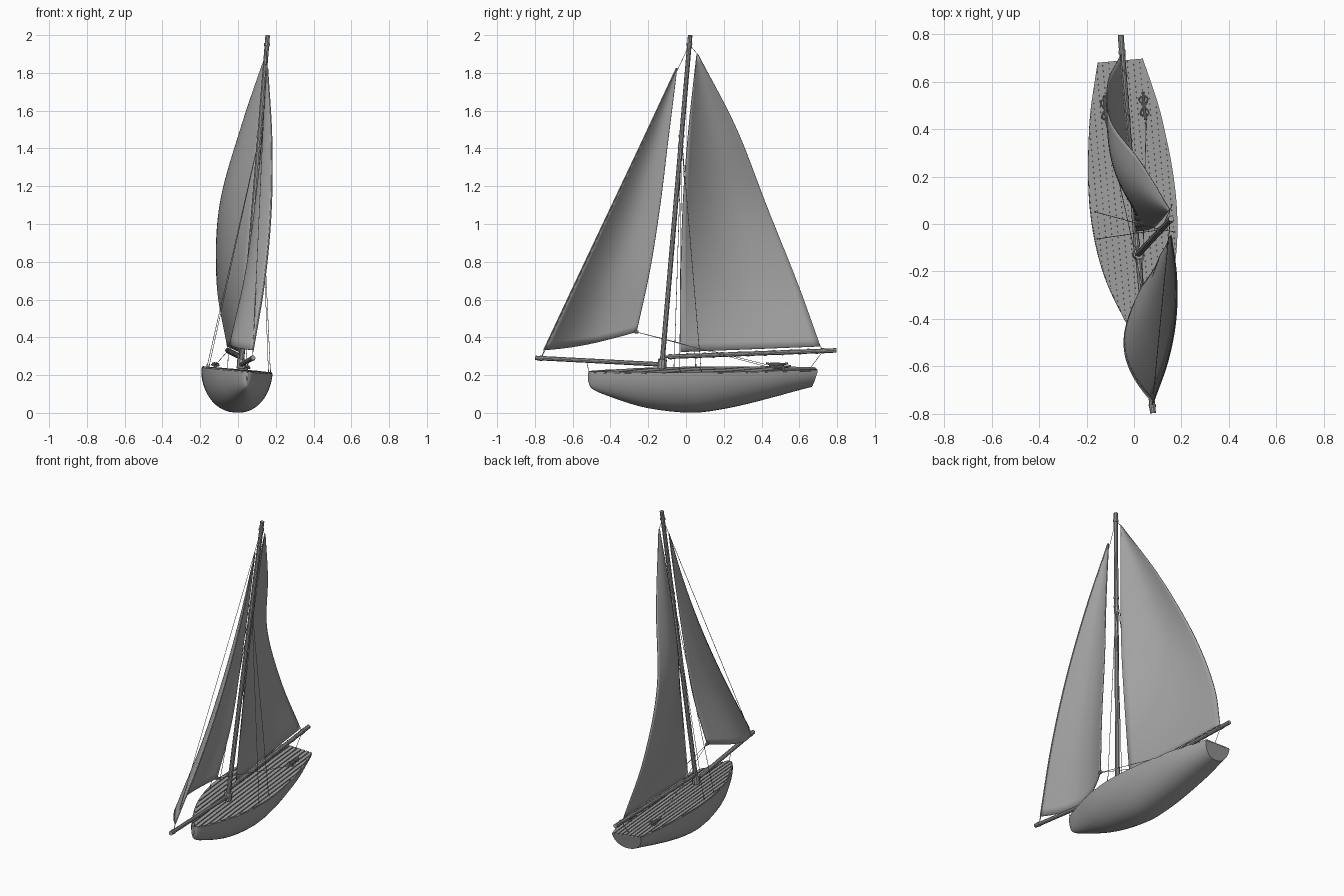
import bpy, bmesh, math
from mathutils import Vector, Matrix

if "Cube" in bpy.data.objects:
    bpy.data.objects.remove(bpy.data.objects["Cube"])

# Hull frame: heeled to +x and yawed slightly
M = (Matrix.Translation((-0.015, 0, 0)) @ Matrix.Rotation(math.radians(5.2), 4, 'Z')
     @ Matrix.Rotation(math.radians(4.8), 4, 'Y'))
GREY = bpy.data.materials.new("dark_grey")
GREY.diffuse_color = (.36, .36, .36, 1)
GREY.use_nodes = True
GREY.node_tree.nodes["Principled BSDF"].inputs["Base Color"].default_value = GREY.diffuse_color


def hp(x, y, z):
    return M @ Vector((x, y, z))


def spline(pts, t):
    """Catmull-Rom through points, t in 0..1"""
    n = len(pts) - 1
    f = min(max(t, 0), 1) * n
    i = min(int(f), n - 1)
    f -= i
    p1, p2 = Vector(pts[i]), Vector(pts[i + 1])
    p0 = Vector(pts[i - 1]) if i else 2 * p1 - p2
    p3 = Vector(pts[i + 2]) if i + 2 <= n else 2 * p2 - p1
    return 0.5 * (2 * p1 + (p2 - p0) * f + (2 * p0 - 5 * p1 + 4 * p2 - p3) * f * f
                  + (3 * p1 - p0 - 3 * p2 + p3) * f ** 3)


def mesh_object(name, verts, faces, smooth=35):
    me = bpy.data.meshes.new(name)
    me.from_pydata([tuple(v) for v in verts], [], faces)
    bm = bmesh.new()
    bm.from_mesh(me)
    bmesh.ops.recalc_face_normals(bm, faces=bm.faces)
    bm.to_mesh(me)
    bm.free()
    ob = bpy.data.objects.new(name, me)
    bpy.context.collection.objects.link(ob)
    finish(ob, smooth)
    return ob


def finish(ob, smooth=35):
    bpy.ops.object.select_all(action='DESELECT')
    ob.select_set(True)
    bpy.context.view_layer.objects.active = ob
    if ob.type == 'CURVE':
        bpy.ops.object.convert(target='MESH')
        ob = bpy.context.view_layer.objects.active
    ob.data.materials.clear()
    ob.data.materials.append(GREY)
    bpy.ops.object.shade_smooth_by_angle(angle=math.radians(smooth))


def tube(name, paths, r, res=3, taper=1.0):
    """Round rod along each path of points"""
    cu = bpy.data.curves.new(name, 'CURVE')
    cu.dimensions = '3D'
    cu.bevel_depth, cu.bevel_resolution, cu.use_fill_caps = r, res, True
    for path in paths:
        sp = cu.splines.new('POLY')
        sp.points.add(len(path) - 1)
        for i, p in enumerate(path):
            sp.points[i].co = (*p, 1)
            sp.points[i].radius = 1 + (taper - 1) * i / (len(path) - 1)
    ob = bpy.data.objects.new(name, cu)
    bpy.context.collection.objects.link(ob)
    finish(ob)


def along(a, b, t):
    return Vector(a).lerp(Vector(b), t)


def bands(name, a, b, spots, r, w):
    """Collars around a spar"""
    d = (Vector(b) - Vector(a)).normalized() * w / 2
    tube(name, [[along(a, b, t) - d, along(a, b, t) + d] for t in spots], r)


# Hull: stations of (y, half width, sheer height, keel height)
ST = [(-.522, .004, .215, .17), (-.50, .030, .216, .128), (-.41, .075, .218, .088),
      (-.25, .137, .221, .036), (-.10, .170, .223, .010), (.05, .183, .225, .002),
      (.20, .180, .226, .022), (.35, .165, .228, .055), (.50, .142, .230, .094),
      (.69, .096, .230, .138)]
N, K = 54, 24
sections = [spline(ST, i / N) for i in range(N + 1)]
verts, faces = [], []
for s, hw, sheer, keel in sections:
    for j in range(K + 1):
        a = math.pi * j / K
        c = math.cos(a)
        z = sheer - (sheer - keel) * math.sin(a)
        x = math.copysign(abs(c) ** 0.9, c) * hw
        verts.append(hp(x, s - 0.28 * (sheer - z) * max(0, (s - .5) / .19), z))
R = K + 1
for i in range(N):
    for j in range(K):
        p = i * R + j
        faces.append((p, p + 1, p + R + 1, p + R))
    faces.append((i * R, i * R + R, i * R + R + K, i * R + K))
faces += [tuple(range(R)), tuple(range(N * R, N * R + R))]
mesh_object("hull", verts, faces)

# Deck planks clipped to the deck outline
verts, faces = [], []
PW = 0.0262
for k in range(-7, 7):
    x0, x1 = k * PW + .003, (k + 1) * PW - .003
    first = len(verts)
    for s, hw, sheer, keel in sections:
        hw = hw - 0.003
        a, b = max(x0, -hw), min(x1, hw)
        if b - a > .002:
            verts += [hp(a, s, sheer - .002), hp(b, s, sheer - .002),
                      hp(b, s, sheer + .006), hp(a, s, sheer + .006)]
    n = (len(verts) - first) // 4
    for i in range(n - 1):
        p = first + 4 * i
        faces += [(p + j, p + (j + 1) % 4, p + 4 + (j + 1) % 4, p + 4 + j) for j in range(4)]
    if n > 1:
        faces += [tuple(range(first, first + 4)), tuple(range(first + 4 * n - 4, first + 4 * n))]
mesh_object("deck_planks", verts, faces)

# Mast, bowsprit and boom with their collars
MA, MB = (.015, -.13, .22), (.157, .022, 1.999)
BA, BB = (.016, -.12, .256), (.08, -.797, .291)
OA, OB = (.012, -.095, .297), (-.056, .797, .331)
tube("mast", [[MA, MB]], .0135, taper=.9)
bands("mast_collars", MA, MB, [.67, .70, .972], .0155, .014)
bands("mast_foot", MA, MB, [.022], .024, .05)
tube("bowsprit", [[BA, BB]], .0125)
bands("bowsprit_collars", BA, BB, [.02, .955], .015, .014)
tube("boom", [[OA, OB]], .0125)
bands("boom_collars", OA, OB, [.015, .92], .015, .014)
tube("boom_jaw", [[along(MA, MB, .043), OA]], .008)


# Sails lofted between front and back edges, with a belly
def sail(name, luff, leech, belly):
    nu, nv = 20, 36
    vs, fs = [], []
    for j in range(nv + 1):
        v = j / nv
        a, b = spline(luff, v), spline(leech, v)
        for i in range(nu + 1):
            u = i / nu
            vs.append(a.lerp(b, u) + Vector(belly(v)) * math.sin(math.pi * u ** .9))
    for j in range(nv):
        for i in range(nu):
            p = j * (nu + 1) + i
            fs.append((p, p + 1, p + nu + 2, p + nu + 1))
    ob = mesh_object(name, vs, fs, 50)
    sol = ob.modifiers.new("thickness", 'SOLIDIFY')
    sol.thickness, sol.offset = .005, 0


sail("mainsail",
     [(.008, -.03, .322), (.045, -.027, .72), (.083, -.015, 1.12), (.115, .015, 1.51), (.148, .057, 1.90)],
     [(-.056, .712, .352), (-.111, .59, .69), (-.096, .43, 1.09), (.025, .265, 1.51), (.15, .063, 1.90)],
     lambda v: (-.066 * math.sin(math.pi * v), 0, 0))
JL = [(.08, -.752, .333), (.142, -.575, .71), (.175, -.40, 1.08), (.178, -.225, 1.45), (.156, -.05, 1.825)]
JE = [(.035, -.262, .428), (.085, -.19, .76), (.11, -.135, 1.11), (.135, -.092, 1.46), (.154, -.046, 1.825)]
sail("jib", JL, JE, lambda v: (-.10 * (1 - v), .0, -.015 * (1 - v) ** 3))
tube("jib_luff_rope", [[spline(JL, i / 30) for i in range(31)]], .004)
tube("jib_clew_ring", [[Vector(JE[0]) + Vector((0, -.01, 0)), Vector(JE[0]) + Vector((0, .01, 0))]], .009)

# Standing rigging: forestay, bow stay and shrouds on both sides
rig = [[along(BA, BB, .955), along(MA, MB, .972)],
       [hp(0, -.515, .20), along(BA, BB, .60)]]
for side in (-1, 1):
    for y in (-.05, .065):
        rig.append([hp(side * .165, y, .222), along(MA, MB, .70)])
tube("standing_rigging", rig, .0015, 1)
tube("chain_plates", [[hp(s * .165, y, .222), hp(s * .163, y, .245)]
                      for s in (-1, 1) for y in (-.05, .065)], .003, 1)

# Running rigging: jib sheets, main sheet, head and tack ties
clew = Vector(JE[0])
run = [[clew, hp(s * .085, .43, .25)] for s in (-1, 1)]
run += [[along(OA, OB, .92), hp(0, .66, .24)],
        [(-.056, .712, .352), along(OA, OB, .92)],
        [(.149, .06, 1.90), along(MA, MB, .972)],
        [(.08, -.752, .333), along(BA, BB, .955)],
        [(.008, -.03, .322), along(OA, OB, .05)]]
tube("running_rigging", run, .0015, 1)

# Lacing wound round the boom
ax = (Vector(OB) - Vector(OA)).normalized()
e1 = ax.cross(Vector((0, 0, 1))).normalized()
e2 = e1.cross(ax)
lace = []
for i in range(145):
    a = 2 * math.pi * 8 * i / 144
    lace.append(along(OA, OB, .09 + .82 * i / 144) + (e1 * math.cos(a) + e2 * math.sin(a)) * .0135)
tube("boom_lacing", [lace], .0018, 1)

# Cleats with rope wound in a figure of eight
for side, label in ((-1, "left"), (1, "right")):
    cx, cy, cz = side * .082, .49, .235
    tube(label + "_cleat_horn", [[hp(cx, cy - .058, cz + .022), hp(cx, cy - .03, cz + .016),
                                  hp(cx, cy + .03, cz + .016), hp(cx, cy + .058, cz + .022)]], .006)
    tube(label + "_cleat_posts", [[hp(cx, cy + d, cz - .006), hp(cx, cy + d, cz + .016)]
                                  for d in (-.018, .018)], .007)
    eight = []
    for i in range(97):
        a = 2 * math.pi * 3 * i / 96
        eight.append(hp(cx + .018 * math.sin(2 * a), cy + .042 * math.cos(a),
                        cz + .014 + .006 * math.sin(a) + .004 * i / 96))
    tube(label + "_cleat_rope", [eight], .003, 1)
